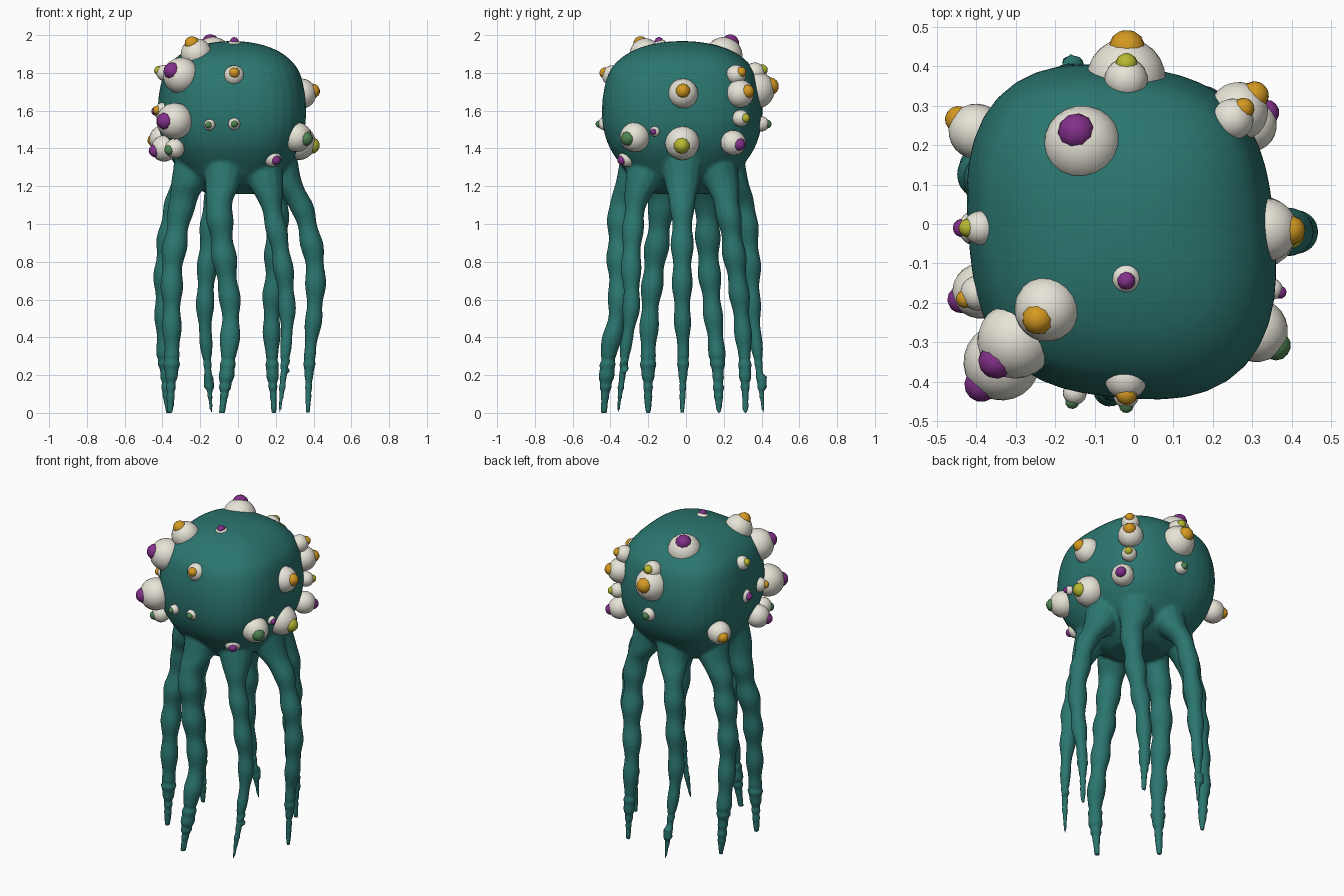
import bpy, bmesh, math
from mathutils import Vector, Matrix

if "Cube" in bpy.data.objects:
    bpy.data.objects.remove(bpy.data.objects["Cube"])

CORE = Vector((-0.03, -0.01, 1.55))


def material(name, rgb):
    m = bpy.data.materials.new(name)
    m.diffuse_color = (*rgb, 1)
    m.use_nodes = True
    m.node_tree.nodes["Principled BSDF"].inputs["Base Color"].default_value = m.diffuse_color
    return m


TEAL = material("teal skin", (0.024, 0.18, 0.16))
COLOURS = {
    "white": material("eye white", (0.80, 0.77, 0.68)),
    "purple": material("purple", (0.23, 0.03, 0.26)),
    "orange": material("orange", (0.66, 0.32, 0.015)),
    "yellow": material("yellow", (0.47, 0.48, 0.03)),
    "green": material("green", (0.075, 0.23, 0.085)),
}


def finish(bm, name, mat):
    bmesh.ops.recalc_face_normals(bm, faces=bm.faces)
    for f in bm.faces:
        f.smooth = True
    me = bpy.data.meshes.new(name)
    bm.to_mesh(me)
    bm.free()
    me.materials.append(mat)
    ob = bpy.data.objects.new(name, me)
    bpy.context.collection.objects.link(ob)
    return ob


def spline(knots, steps):
    """Catmull-Rom points through the knots."""
    k = [Vector(p) for p in knots]
    k = [k[0]] + k + [k[-1]]
    out = []
    for a, b, c, d in zip(k, k[1:], k[2:], k[3:]):
        for i in range(steps):
            t = i / steps
            out.append(0.5 * (2 * b + (c - a) * t + (2 * a - 5 * b + 4 * c - d) * t * t
                              + (3 * b - a - 3 * c + d) * t ** 3))
    return out + [k[-1]]


def loft(bm, rings, sides, power=2.0, skew=0.0):
    """Join horizontal rings (x, y, z, rx, ry) into a closed skin."""
    loops = []
    for x, y, z, rx, ry in rings:
        loop = []
        for i in range(sides):
            a = 2 * math.pi * i / sides
            c, s = math.cos(a), math.sin(a)
            q = (abs(c) ** power + abs(s) ** power) ** (-1 / power)
            q *= 1 - skew * 2 * s * c
            loop.append(bm.verts.new((x + rx * q * c, y + ry * q * s, z)))
        loops.append(loop)
    for lo, hi in zip(loops, loops[1:]):
        for i in range(sides):
            j = (i + 1) % sides
            bm.faces.new((lo[i], lo[j], hi[j], hi[i]))
    bm.faces.new(loops[0])
    bm.faces.new(loops[-1])


def ball(bm, centre, r, seg, rings, axis=Vector((0, 0, 1))):
    turn = axis.to_track_quat('Z', 'Y').to_matrix().to_4x4()
    bmesh.ops.create_uvsphere(bm, u_segments=seg, v_segments=rings, radius=r,
                              matrix=Matrix.Translation(centre) @ turn)


# Rounded, boxy head: height and relative width
skin = bmesh.new()
profile = [(1.16, .33), (1.21, .55), (1.3, .74), (1.4, .90), (1.5, .98), (1.6, 1), (1.7, .98),
           (1.8, .915), (1.86, .81), (1.91, .65), (1.945, .44), (1.963, .22), (1.968, .05)]
loft(skin, [(-0.032, -0.02, z, 0.388 * w, 0.42 * w) for z, w in spline(profile, 3)],
     48, 2.75, 0.04)

# Seven tentacles: x, y at five falling heights, and slimness of the lower end
HEIGHTS = (1.08, 0.8, 0.55, 0.3, 0.0)
WIDTHS = (0.068, 0.060, 0.050, 0.042, 0.014)
TENTACLES = [
    ([(.34, -.02), (.405, -.02), (.405, -.02), (.38, -.015), (.37, -.02)], 0.75),
    ([(.20, .22), (.20, .26), (.18, .29), (.18, .31), (.19, .315)], 0.9),
    ([(-.13, .31), (-.16, .34), (-.175, .35), (-.165, .38), (-.14, .41)], 0.65),
    ([(-.33, .11), (-.38, .12), (-.39, .14), (-.385, .165), (-.37, .175)], 1.0),
    ([(-.30, -.13), (-.345, -.165), (-.35, -.19), (-.35, -.20), (-.36, -.20)], 1.0),
    ([(-.10, -.34), (-.07, -.355), (-.04, -.36), (-.05, -.41), (-.085, -.435)], 1.1),
    ([(.18, -.27), (.235, -.29), (.26, -.29), (.25, -.325), (.22, -.36)], 0.6),
]
for n, (path, slim) in enumerate(TENTACLES):
    a = 2 * math.pi * n / 7
    root = [(-0.02 + r * math.cos(a), -0.02 + r * math.sin(a), z, w)
            for r, z, w in ((.20, 1.38, .13), (.265, 1.22, .095))]
    knots = root + [(x, y, z, w * (slim if z < 0.5 else slim ** 0.3))
                    for (x, y), z, w in zip(path, HEIGHTS, WIDTHS)]
    rings = []
    for x, y, z, w in spline(knots, 14):
        swell = 0.11 * math.sin(z * 30 + n * 1.7)        # muscle swellings
        if 0.05 < z < 0.3:
            swell += 0.15 * math.sin(z * 150)            # tight ridges near the tip
        w *= 1 + swell * min(1, max(0, (1.2 - z) * 5))
        rings.append((x, y, z, w, w))
    loft(skin, rings, 14)

# Small curled growths near two tips
for x, y, low, high in ((.25, -.325, .22, .36), (-.155, .405, .13, .20)):
    for i in range(20):
        a = i * 0.9
        ball(skin, Vector((x + .022 * math.cos(a), y + .018 * math.sin(a),
                           low + (high - low) * i / 19)), .010, 8, 6)

# Fuse head and tentacles into one skin
body = finish(skin, "head_and_tentacles", TEAL)
fuse = body.modifiers.new("fuse", 'REMESH')
fuse.mode = 'VOXEL'
fuse.voxel_size = 0.010
fuse.use_smooth_shade = True
relax = body.modifiers.new("relax", 'SMOOTH')
relax.factor = 0.5
relax.iterations = 3

# Eyes grouped by pupil colour: x, y, z, radius
EYES = {
    "purple": [(-.13, .20, 1.89, .10), (-.02, -.135, 1.935, .042), (-.30, -.295, 1.785, .097),
               (-.335, -.35, 1.545, .097), (-.40, -.01, 1.595, .045), (-.39, -.17, 1.40, .07),
               (.295, .25, 1.43, .067), (.35, -.165, 1.49, .027), (.18, -.31, 1.35, .048)],
    "orange": [(-.22, -.215, 1.90, .083), (-.40, .235, 1.45, .07), (-.395, -.175, 1.60, .045),
               (-.02, .37, 1.71, .10), (.25, .265, 1.79, .053), (.265, .285, 1.69, .075),
               (.335, -.015, 1.69, .08), (-.02, -.39, 1.785, .055)],
    "yellow": [(-.39, -.01, 1.80, .043), (-.02, .365, 1.80, .055), (.28, .29, 1.56, .045),
               (.32, -.02, 1.43, .092)],
    "green": [(-.335, -.30, 1.40, .052), (-.02, .40, 1.53, .04), (.31, -.27, 1.46, .08),
              (-.15, -.428, 1.525, .030), (-.02, -.435, 1.53, .032)],
}
whites = bmesh.new()
for colour, eyes in EYES.items():
    pupils = bmesh.new()
    for x, y, z, r in eyes:
        centre = Vector((x, y, z))
        out = centre - CORE
        out.z *= 1.25 if z > 1.85 else 0.6               # lower eyes look sideways
        out.normalize()
        ball(whites, centre, r, 20, 12, out)
        ball(pupils, centre + out * r * 0.76, r * 0.42 + 0.006, 10, 7, out)
    finish(pupils, colour + "_pupils", COLOURS[colour])
finish(whites, "eyeballs", COLOURS["white"])
